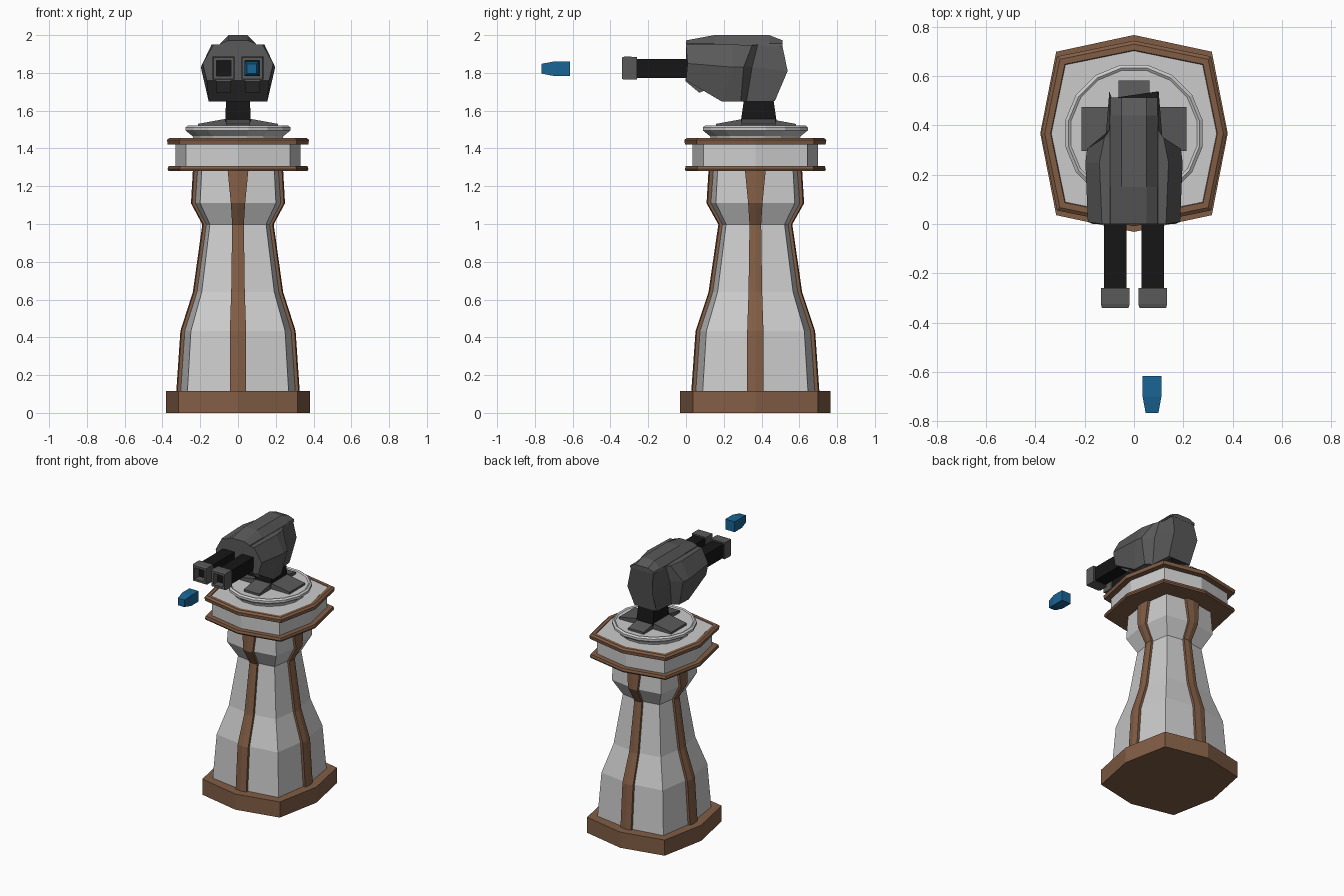
import bpy, bmesh
from math import cos, sin, pi

if "Cube" in bpy.data.objects:
    bpy.data.objects.remove(bpy.data.objects["Cube"])

CY = 0.367          # tower axis in y
HY = 0.385          # neck axis in y


def material(name, rgb):
    m = bpy.data.materials.new(name)
    m.diffuse_color = (*rgb, 1)
    m.use_nodes = True
    m.node_tree.nodes["Principled BSDF"].inputs["Base Color"].default_value = m.diffuse_color
    return m


BROWN = material("brown", (0.22, 0.11, 0.06))
DARK = material("dark_metal", (0.1, 0.1, 0.1))
BLACK = material("black_metal", (0.008, 0.008, 0.008))
BLUE = material("blue", (0.01, 0.13, 0.30))


def loft(name, rings, mat=None, loop=False):
    """Skin a list of equal rings; cap the ends, or join last to first."""
    bm = bmesh.new()
    rows = [[bm.verts.new(p) for p in r] for r in rings]
    n = len(rows[0])
    pairs = list(zip(rows, rows[1:])) + ([(rows[-1], rows[0])] if loop else [])
    for a, b in pairs:
        for i in range(n):
            j = (i + 1) % n
            bm.faces.new((a[i], a[j], b[j], b[i]))
    if not loop:
        bm.faces.new(rows[0])
        bm.faces.new(rows[-1])
    bmesh.ops.recalc_face_normals(bm, faces=bm.faces)
    me = bpy.data.meshes.new(name)
    bm.to_mesh(me)
    bm.free()
    ob = bpy.data.objects.new(name, me)
    bpy.context.collection.objects.link(ob)
    if mat:
        me.materials.append(mat)
    return ob


def octo(r, z, ys=1.0, diag=0.83):
    """Squarish octagon with corners on the axes and the diagonals."""
    pts = []
    for k in range(8):
        s = r if k % 2 == 0 else r * diag * 2 ** 0.5
        pts.append((s * cos(k * pi / 4), CY + ys * s * sin(k * pi / 4), z))
    return pts


def circle(r, z, n=16):
    return [(r * cos(2 * pi * (k + .5) / n), CY + r * sin(2 * pi * (k + .5) / n), z)
            for k in range(n)]


def rect(cx, cz, hx, hz, y):
    """Rectangle facing along y."""
    return [(cx - hx, y, cz - hz), (cx + hx, y, cz - hz),
            (cx + hx, y, cz + hz), (cx - hx, y, cz + hz)]


# Plinth
loft("base_plinth", [octo(0.38, z, 1.05) for z in (0, 0.115)], BROWN)

# Column: height, corner radius, half width of the brown rib
column = [(0.11, 0.31, 0.043), (0.434, 0.288, 0.043), (0.64, 0.222, 0.036),
          (0.998, 0.172, 0.031), (1.11, 0.232, 0.038), (1.285, 0.222, 0.055)]
loft("tower_column", [octo(r, z, 1.04, 0.865) for z, r, w in column])

# Ribs on the four axis corners
for k in range(4):
    c, s = round(cos(k * pi / 2)), round(sin(k * pi / 2))
    rings = []
    for z, r, w in column:
        r *= 1.04 if k % 2 else 1.0
        sec = [(r - 0.04, -w), (r + 0.011, -w), (r + 0.017, 0),
               (r + 0.011, w), (r - 0.04, w)]
        rings.append([(c * u - s * v, CY + s * u + c * v, z) for u, v in sec])
    loft(f"tower_rib_{k}", rings, BROWN)

# Platform drum with two flanges and an inner floor
loft("lower_flange", [octo(0.368, 1.28), octo(0.373, 1.29), octo(0.368, 1.307)], BROWN)
loft("platform_drum", [octo(0.332, 1.30), octo(0.332, 1.43)])
loft("upper_flange", [octo(0.372, 1.42), octo(0.376, 1.445), octo(0.362, 1.456),
                      octo(0.338, 1.456), octo(0.325, 1.42)], BROWN, loop=True)
loft("platform_floor", [octo(0.335, 1.425), octo(0.335, 1.453)])

# Turntable disc
loft("turntable", [circle(r, z) for r, z in
                   ((0.24, 1.45), (0.245, 1.465), (0.283, 1.495), (0.283, 1.512),
                    (0.27, 1.522), (0.26, 1.515))])

# Cross-shaped foot and tapered neck
for k in range(4):
    c, s = round(cos(k * pi / 2)), round(sin(k * pi / 2))
    w, fy = (0.063, 0.37) if k % 2 else (0.09, HY)
    rings = []
    for u, top in ((0.03, 1.56), (0.075, 1.555), (0.212, 1.53)):
        sec = [(-w, 1.505), (w, 1.505), (w, top), (-w, top)]
        rings.append([(c * u - s * v, fy + s * u + c * v, z) for v, z in sec])
    loft(f"foot_pad_{k}", rings, DARK)
loft("neck", [[(sx * hx, HY + sy * hy, z) for sx, sy in
               ((-1, -1), (1, -1), (1, 1), (-1, 1))]
              for hx, hy, z in ((0.068, 0.095, 1.54), (0.062, 0.075, 1.68))], BLACK)

# Head shell: shoulder, widest and bottom corner of each station
stations = [
    ((0.13, 0.0, 1.95), (0.187, 0.008, 1.85), (0.165, 0.0, 1.76)),
    ((0.14, 0.25, 1.95), (0.197, 0.25, 1.83), (0.155, 0.19, 1.648)),
    ((0.12, 0.35, 1.947), (0.19, 0.305, 1.83), (0.15, 0.29, 1.648)),
    ((0.1, 0.38, 1.95), (0.115, 0.35, 1.83), (0.105, 0.32, 1.648)),
    ((0.09, 0.51, 1.945), (0.1, 0.538, 1.81), (0.09, 0.47, 1.65)),
]
loft("head_shell", [list(st) + [(-x, y, z) for x, y, z in reversed(st)]
                    for st in stations], DARK)
loft("head_spine", [[(0.1, y, 1.94), (0.095, y, 1.955), (0.05, y, z),
                     (-0.05, y, z), (-0.095, y, 1.955), (-0.1, y, 1.94)]
                    for y, z in ((0.0, 1.972), (0.15, 2.0), (0.44, 2.0), (0.512, 1.972))],
     DARK)

# Twin guns: chin wedge, barrel and hollow muzzle
for side, cx in (("left", -0.076), ("right", 0.076)):
    chin = [(0.0, 1.80), (-0.002, 1.755), (0.07, 1.695), (0.12, 1.715), (0.12, 1.80)]
    loft(f"chin_{side}", [[(cx + dx, y, z) for y, z in chin] for dx in (-0.04, 0.04)], DARK)
    loft(f"barrel_{side}", [rect(cx, 1.824, 0.046, 0.05, y) for y in (-0.29, 0.03)], BLACK)
    loft(f"muzzle_{side}", [rect(cx, 1.825, h, h + 0.003, y) for h, y in
                            ((0.057, -0.26), (0.058, -0.325), (0.054, -0.34),
                             (0.038, -0.34), (0.038, -0.262))], DARK, loop=True)

# Bolt in flight
loft("bolt", [rect(0.073, 1.822, h, h, y) for h, y in
              ((0.038, -0.615), (0.038, -0.70), (0.026, -0.765))], BLUE)
